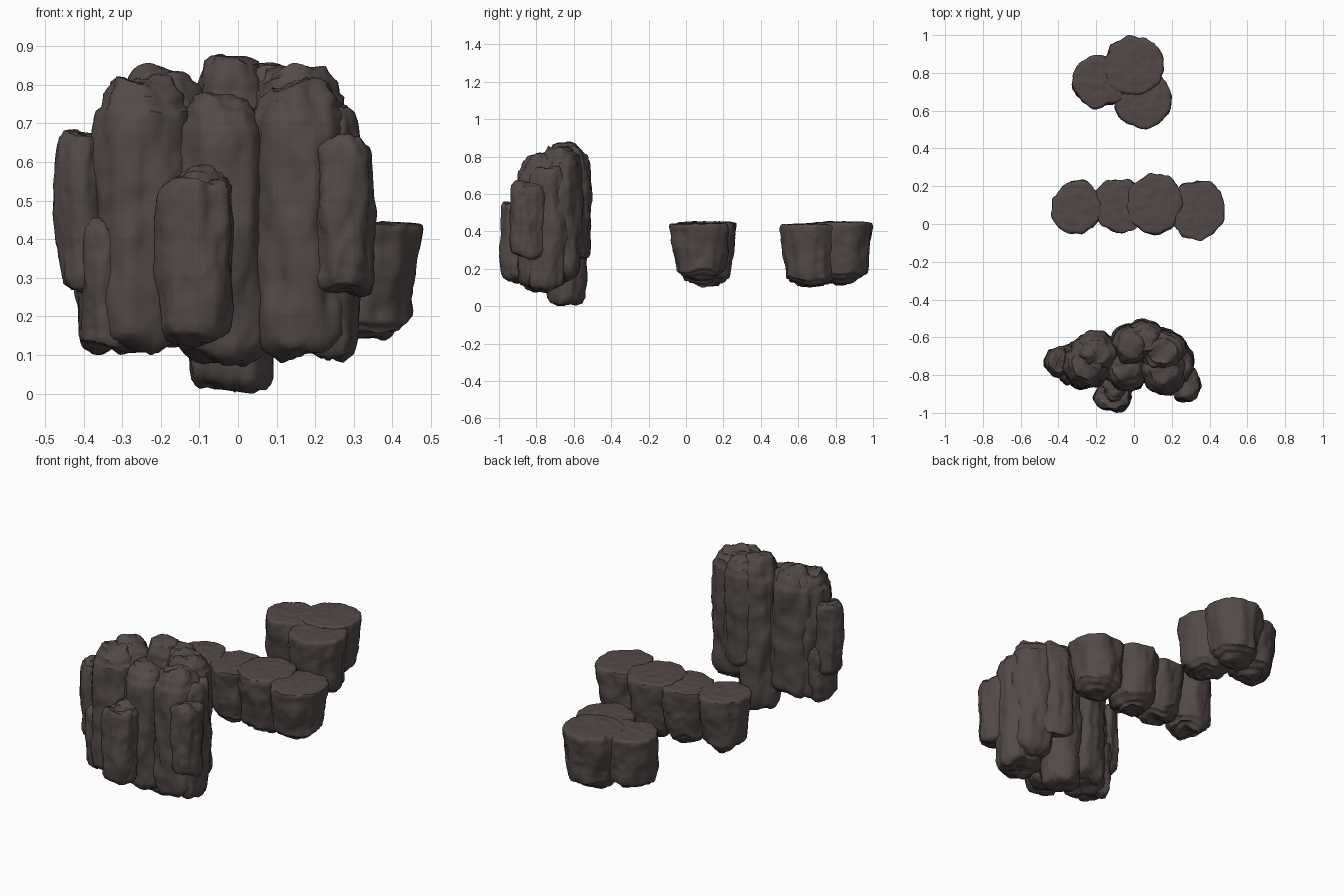
import bpy, bmesh, math
from mathutils import Vector, noise

if "Cube" in bpy.data.objects:
    bpy.data.objects.remove(bpy.data.objects["Cube"])

SEG, RINGS = 60, 56

rock_mat = bpy.data.materials.new("dark brown rock")
rock_mat.diffuse_color = (0.085, 0.067, 0.063, 1)
rock_mat.use_nodes = True
rock_mat.node_tree.nodes["Principled BSDF"].inputs["Base Color"].default_value = rock_mat.diffuse_color

# Profiles: (radius, height) from bottom centre to top centre, both 0..1
PILLAR = [(0, 0), (.5, 0), (.6, .012), (.78, .02), (.86, .04), (.92, .05), (.95, .12),
          (1, .35), (1, .6), (.97, .8), (.92, .88), (.83, .895), (.78, .945), (.66, .955),
          (.58, .99), (.3, 1), (0, 1)]
BLOCK = [(0, 0), (.55, 0), (.7, .015), (.84, .025), (.89, .06), (.94, .075), (.97, .2),
         (1, .4), (1, .7), (.97, .88), (.92, .95), (.82, .96), (.76, .99), (.4, 1), (0, 1)]
SLAB = [(0, 0), (.42, 0), (.5, .05), (.65, .06), (.72, .12), (.81, .14), (.86, .35),
        (.92, .55), (.97, .75), (1, .92), (.985, .975), (.93, .99), (.5, 1), (0, 1)]


def resample(profile, rx, h, count):
    """Even steps along the profile, measured at real size."""
    pts = [Vector((r * rx, t * h)) for r, t in profile]
    lens = [(b - a).length for a, b in zip(pts, pts[1:])]
    total, out = sum(lens), []
    for i in range(1, count):
        d = total * i / count
        for k, l in enumerate(lens):
            if d <= l:
                break
            d -= l
        p = pts[k].lerp(pts[k + 1], min(d / l, 1))
        out.append((p.x / rx, p.y / h))
    return out


def rock(name, x, y, z0, z1, rx, ry, profile=PILLAR):
    """Chunky weathered column, fitted exactly to its bounding box."""
    h = z1 - z0
    seed = Vector((x * 37, y * 53, z1 * 29))
    flat_top = profile is SLAB
    rows = []
    for r, t in resample(profile, rx, h, RINGS):
        row = []
        for s in range(SEG):
            a = 2 * math.pi * s / SEG
            c, n = math.cos(a), math.sin(a)
            # blocky ledges: the ends step up and down in broad lumps
            q = Vector((c * rx * r, n * ry * r, t * h)) + seed
            chip = noise.noise(Vector((q.x * 11, q.y * 11, seed.z)))
            chip = .5 * chip + .5 * round(chip * 4) / 4
            weight = (1 - t) ** 2 if flat_top else (2 * t - 1) ** 4
            z = t * h + chip * .035 * weight
            p = Vector((c * rx * r, n * ry * r, z))
            # vertical grooves, lumps and fine roughness
            groove = noise.noise(Vector((q.x * 19, q.y * 19, q.z * 4)))
            lump = noise.noise(q * 10)
            fine = noise.noise(Vector((q.x * 42, q.y * 42, q.z * 20)))
            step = round(noise.noise(Vector((q.x * 9, q.y * 9, q.z * 8 + 5))) * 3) / 3
            push = (.016 * groove + .010 * lump + .005 * fine + .006 * step) * min(1, r * 1.4)
            p += Vector((c, n, 0)) * push
            p.z += .004 * noise.noise(q * 25) + .002 * fine
            row.append(p)
        rows.append(row)

    # fit to the wanted box
    allp = [p for row in rows for p in row]
    lo = [min(p[i] for p in allp) for i in range(3)]
    hi = [max(p[i] for p in allp) for i in range(3)]
    tlo, thi = (x - rx, y - ry, z0), (x + rx, y + ry, z1)
    for p in allp:
        for i in range(3):
            p[i] = tlo[i] + (p[i] - lo[i]) / (hi[i] - lo[i]) * (thi[i] - tlo[i])

    bm = bmesh.new()
    rings = [[bm.verts.new(p) for p in row] for row in rows]
    for low, up in zip(rings, rings[1:]):
        for s in range(SEG):
            e = (s + 1) % SEG
            bm.faces.new((low[s], low[e], up[e], up[s]))
    for ring, flip in ((rings[0], True), (rings[-1], False)):
        mid = bm.verts.new(sum((v.co for v in ring), Vector()) / SEG)
        for s in range(SEG):
            e = (s + 1) % SEG
            bm.faces.new((ring[e], ring[s], mid) if flip else (ring[s], ring[e], mid))
    mesh = bpy.data.meshes.new(name)
    bm.to_mesh(mesh)
    bm.free()
    mesh.materials.append(rock_mat)
    obj = bpy.data.objects.new(name, mesh)
    bpy.context.collection.objects.link(obj)
    bpy.ops.object.select_all(action='DESELECT')
    obj.select_set(True)
    bpy.context.view_layer.objects.active = obj
    bpy.ops.object.shade_smooth_by_angle(angle=math.radians(50))


# Tall cliff wall at the front
rock("cliff_far_left", -.405, -.73, .25, .685, .075, .085, BLOCK)
rock("cliff_left_foot", -.34, -.745, .10, .46, .085, .11, BLOCK)
rock("cliff_left_main", -.25, -.74, .10, .83, .14, .14)
rock("cliff_left_back", -.21, -.685, .12, .857, .13, .125)
rock("cliff_centre_front", -.115, -.905, .12, .56, .105, .095, BLOCK)
rock("cliff_centre_front_step", -.10, -.86, .20, .60, .085, .085)
rock("cliff_centre", -.045, -.76, .07, .78, .13, .135)
rock("cliff_centre_back", -.015, -.645, 0, .88, .12, .12)
rock("cliff_rear", .055, -.61, .25, .86, .12, .11)
rock("cliff_right_main", .165, -.765, .08, .82, .14, .145)
rock("cliff_right_back", .155, -.675, .13, .857, .14, .13)
rock("cliff_right_side", .24, -.74, .08, .76, .08, .115, BLOCK)
rock("cliff_far_right", .275, -.845, .25, .68, .085, .1, BLOCK)

# Floating row of flat-topped stones in the middle
rock("row_stone_1", -.305, .09, .12, .45, .135, .145, SLAB)
rock("row_stone_2", -.08, .095, .115, .445, .14, .145, SLAB)
rock("row_stone_3", .11, .105, .10, .455, .15, .165, SLAB)
rock("row_stone_4", .33, .07, .135, .447, .15, .16, SLAB)

# Floating cluster of three flat-topped stones at the back
rock("cluster_stone_rear", 0, .84, .11, .455, .16, .16, SLAB)
rock("cluster_stone_left", -.185, .75, .12, .448, .145, .145, SLAB)
rock("cluster_stone_front", .045, .665, .10, .443, .155, .165, SLAB)
